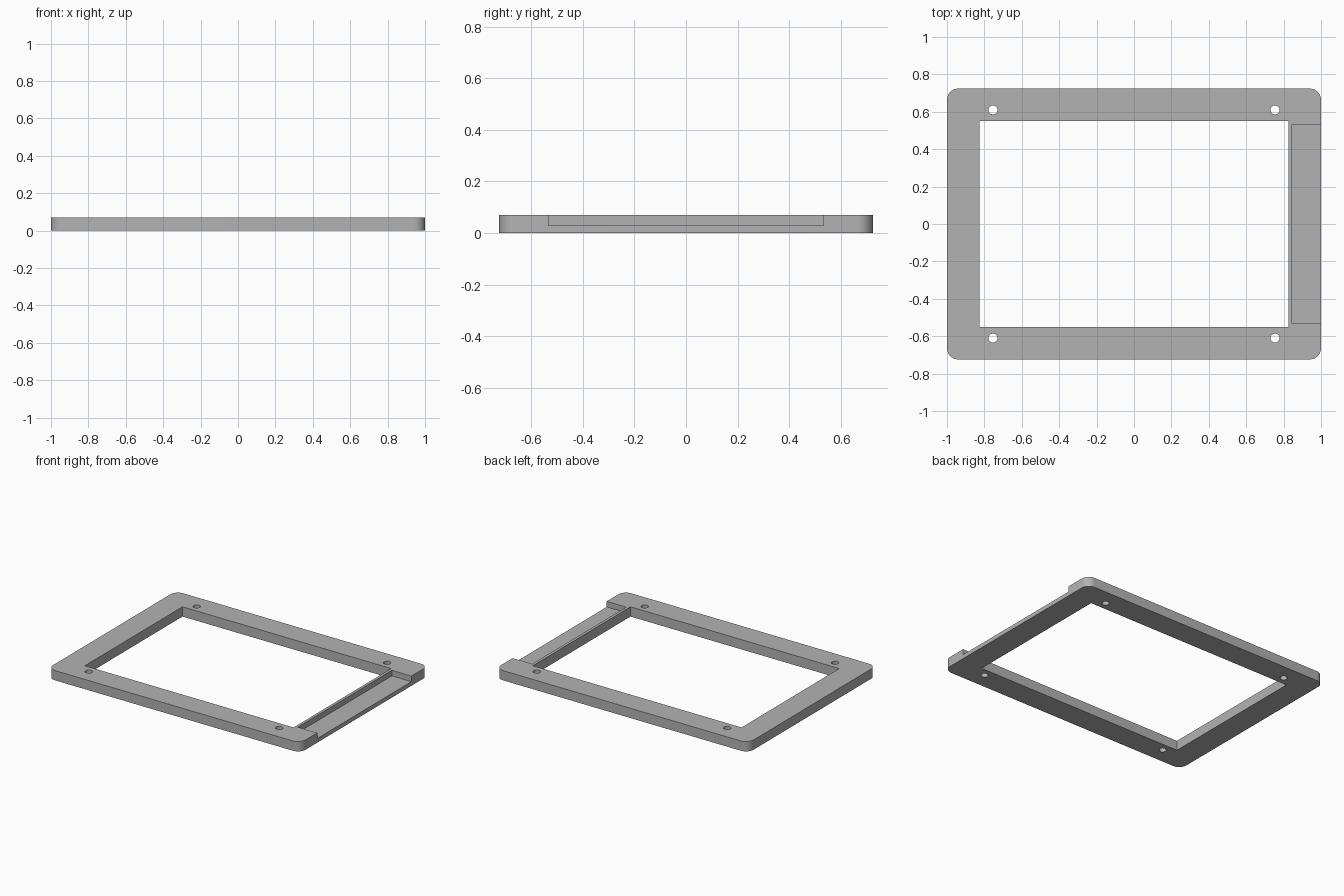
import bpy, math

if "Cube" in bpy.data.objects:
    bpy.data.objects.remove(bpy.data.objects["Cube"], do_unlink=True)

HALF_W, HALF_D, HEIGHT = 1.0, 0.724, 0.07
CORNER = 0.06
OPEN_X, OPEN_Y = 0.826, 0.552
HOLE_X, HOLE_Y, HOLE_R = 0.754, 0.61, 0.024
STEP_X, STEP_Y, STEP_Z = 0.846, 0.532, 0.03

# Single grey material
grey = bpy.data.materials.new("plain grey")
grey.use_nodes = True
colour = (0.45, 0.45, 0.45, 1)
grey.diffuse_color = colour
grey.node_tree.nodes["Principled BSDF"].inputs["Base Color"].default_value = colour


def box(name, x0, x1, y0, y1, z0, z1):
    bpy.ops.mesh.primitive_cube_add(
        size=1, location=((x0 + x1) / 2, (y0 + y1) / 2, (z0 + z1) / 2))
    ob = bpy.context.object
    ob.name = name
    ob.scale = (x1 - x0, y1 - y0, z1 - z0)
    bpy.ops.object.transform_apply(location=True, rotation=False, scale=True)
    ob.data.materials.append(grey)
    return ob


def apply_modifier(ob, mod):
    bpy.ops.object.select_all(action="DESELECT")
    ob.select_set(True)
    bpy.context.view_layer.objects.active = ob
    bpy.ops.object.modifier_apply(modifier=mod.name)


def cut(ob, cutter):
    cutter.hide_render = True
    mod = ob.modifiers.new("cut", "BOOLEAN")
    mod.operation = "DIFFERENCE"
    mod.solver = "EXACT"
    mod.object = cutter
    apply_modifier(ob, mod)
    bpy.data.objects.remove(cutter, do_unlink=True)


# Rounded slab: bevel only the four upright corner edges
frame = box("frame", -HALF_W, HALF_W, -HALF_D, HALF_D, 0, HEIGHT)
weights = frame.data.attributes.new("bevel_weight_edge", "FLOAT", "EDGE")
for edge in frame.data.edges:
    a, b = (frame.data.vertices[i].co for i in edge.vertices)
    weights.data[edge.index].value = float(abs(a.z - b.z) > HEIGHT / 2)
bevel = frame.modifiers.new("round corners", "BEVEL")
bevel.limit_method = "WEIGHT"
bevel.width = CORNER
bevel.segments = 10
apply_modifier(frame, bevel)

# Central opening
cut(frame, box("opening_cutter", -OPEN_X, OPEN_X, -OPEN_Y, OPEN_Y, -1, 1))

# Shallow step on the left side, leaving a thin lip beside the opening
cut(frame, box("step_cutter", STEP_X, HALF_W + 1, -STEP_Y, STEP_Y, STEP_Z, 1))

# Four screw holes
for sx in (-1, 1):
    for sy in (-1, 1):
        bpy.ops.mesh.primitive_cylinder_add(
            vertices=32, radius=HOLE_R, depth=1,
            location=(sx * HOLE_X, sy * HOLE_Y, 0))
        drill = bpy.context.object
        drill.data.materials.append(grey)
        cut(frame, drill)

# Smooth round walls, sharp edges kept
bpy.ops.object.select_all(action="DESELECT")
frame.select_set(True)
bpy.context.view_layer.objects.active = frame
bpy.ops.object.shade_smooth_by_angle(angle=math.radians(30))
